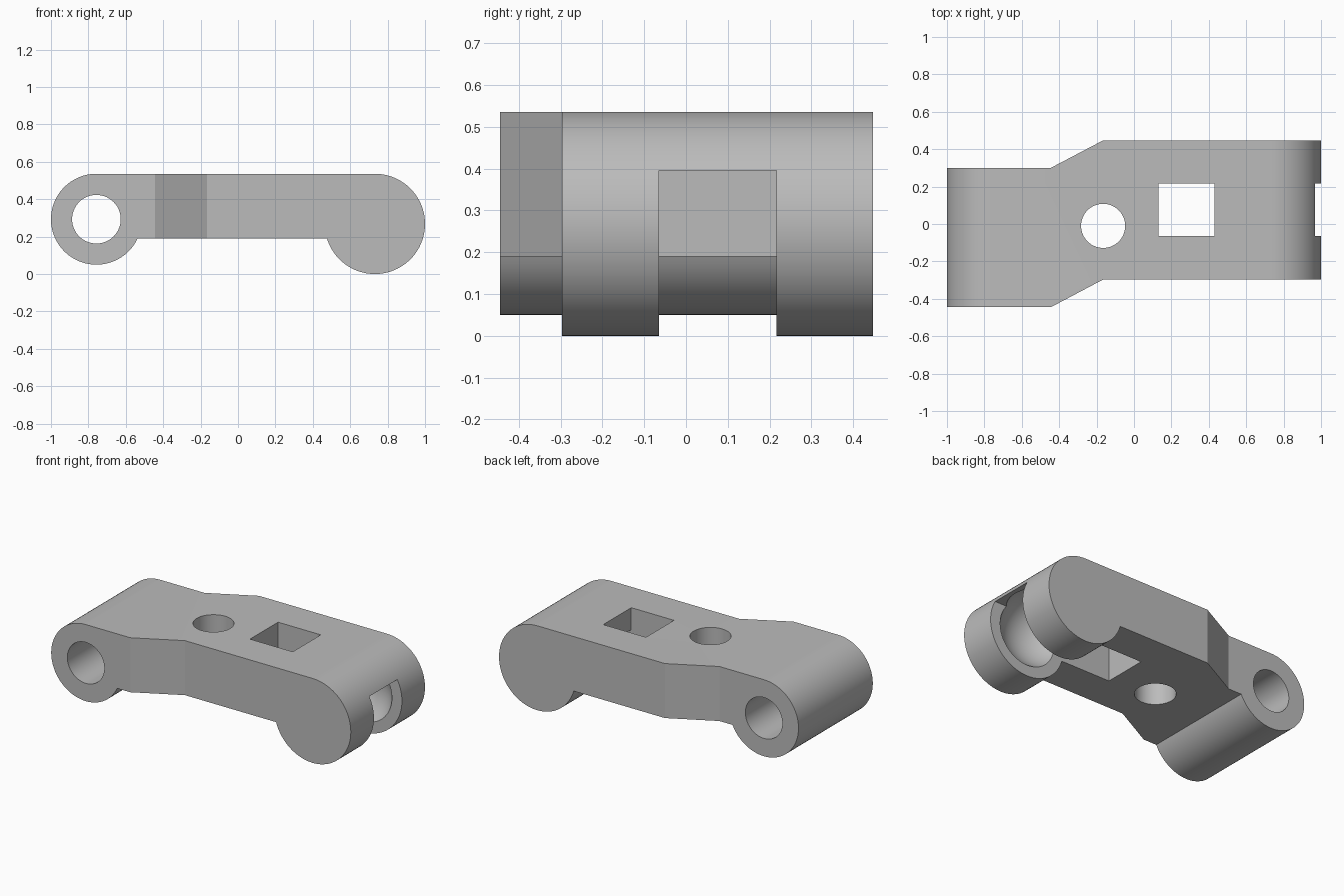
import bpy, bmesh, math
from mathutils import Matrix

if "Cube" in bpy.data.objects:
    bpy.data.objects.remove(bpy.data.objects["Cube"])

grey = bpy.data.materials.new("plain grey")
grey.use_nodes = True
colour = (0.5, 0.5, 0.5, 1)
grey.diffuse_color = colour
grey.node_tree.nodes["Principled BSDF"].inputs["Base Color"].default_value = colour


def finish(name, bm):
    bmesh.ops.recalc_face_normals(bm, faces=bm.faces)
    mesh = bpy.data.meshes.new(name)
    bm.to_mesh(mesh)
    bm.free()
    mesh.materials.append(grey)
    obj = bpy.data.objects.new(name, mesh)
    bpy.context.collection.objects.link(obj)
    return obj


def prism(name, points, depth):
    """Extrude a closed outline of 3D points along a vector."""
    bm = bmesh.new()
    face = bm.faces.new([bm.verts.new(p) for p in points])
    out = bmesh.ops.extrude_face_region(bm, geom=[face])
    moved = [v for v in out["geom"] if isinstance(v, bmesh.types.BMVert)]
    bmesh.ops.translate(bm, verts=moved, vec=depth)
    return finish(name, bm)


def box(name, x0, x1, y0, y1, z0, z1):
    return prism(name, [(x0, y0, z0), (x1, y0, z0), (x1, y1, z0), (x0, y1, z0)],
                 (0, 0, z1 - z0))


def arc(cx, cz, r, start, end, steps=56):
    return [(cx + r * math.cos(start + (end - start) * i / steps),
             cz + r * math.sin(start + (end - start) * i / steps))
            for i in range(steps + 1)]


def combine(target, tool, operation):
    mod = target.modifiers.new(tool.name, "BOOLEAN")
    mod.operation, mod.object, mod.solver = operation, tool, "EXACT"
    bpy.context.view_layer.objects.active = target
    bpy.ops.object.modifier_apply(modifier=mod.name)
    bpy.data.objects.remove(tool)


# Side outline: a flat bar with a round knuckle at each end
TOP, UNDER = 0.536, 0.19
PX, PZ, PR = -0.757, 0.293, 0.243
SX, SZ, SR = 0.732, 0.268, 0.268
half = math.pi / 2
a = math.asin((UNDER - PZ) / PR)
b = math.asin((SZ - UNDER) / SR)
outline = arc(PX, PZ, PR, half, 2 * math.pi + a)
outline += arc(SX, SZ, SR, math.pi + b, 2.5 * math.pi)
link = prism("offset_link_arm", [(x, -0.6, z) for x, z in outline], (0, 1.2, 0))

# Plan outline: sideways step between the two ends
front = [(-1.1, -0.445), (-0.445, -0.445), (-0.165, -0.297), (1.1, -0.297)]
back = [(1.1, 0.447), (-0.165, 0.447), (-0.445, 0.3), (-1.1, 0.3)]
plan = prism("plan", [(x, y, -0.2) for x, y in front + back], (0, 0, 1))
combine(link, plan, "INTERSECT")

# Pin bore through the narrow knuckle
bore = prism("bore", [(x, -0.7, z) for x, z in arc(PX, PZ, 0.13, 0, 2 * math.pi)[:-1]],
             (0, 1.4, 0))
combine(link, bore, "DIFFERENCE")

# Round hole and square window through the bar
hole = prism("hole", [(x, y, -0.2) for x, y in arc(-0.165, -0.01, 0.118, 0, 2 * math.pi)[:-1]],
             (0, 0, 1))
combine(link, hole, "DIFFERENCE")
Y0, Y1 = -0.065, 0.216
combine(link, box("window", 0.13, 0.43, Y0, Y1, -0.2, 0.8), "DIFFERENCE")

# Fork slot in the wide knuckle, with a ball socket between its cheeks
combine(link, box("slot", 0.4, 1.2, Y0, Y1, -0.2, 0.396), "DIFFERENCE")
bm = bmesh.new()
bmesh.ops.create_uvsphere(bm, u_segments=56, v_segments=28, radius=0.243,
                          matrix=Matrix.Translation((SX, (Y0 + Y1) / 2, SZ)))
combine(link, finish("socket", bm), "DIFFERENCE")

# Smooth curved walls, crisp edges
bpy.ops.object.select_all(action="DESELECT")
link.select_set(True)
bpy.context.view_layer.objects.active = link
bpy.ops.object.shade_smooth_by_angle(angle=math.radians(25))
